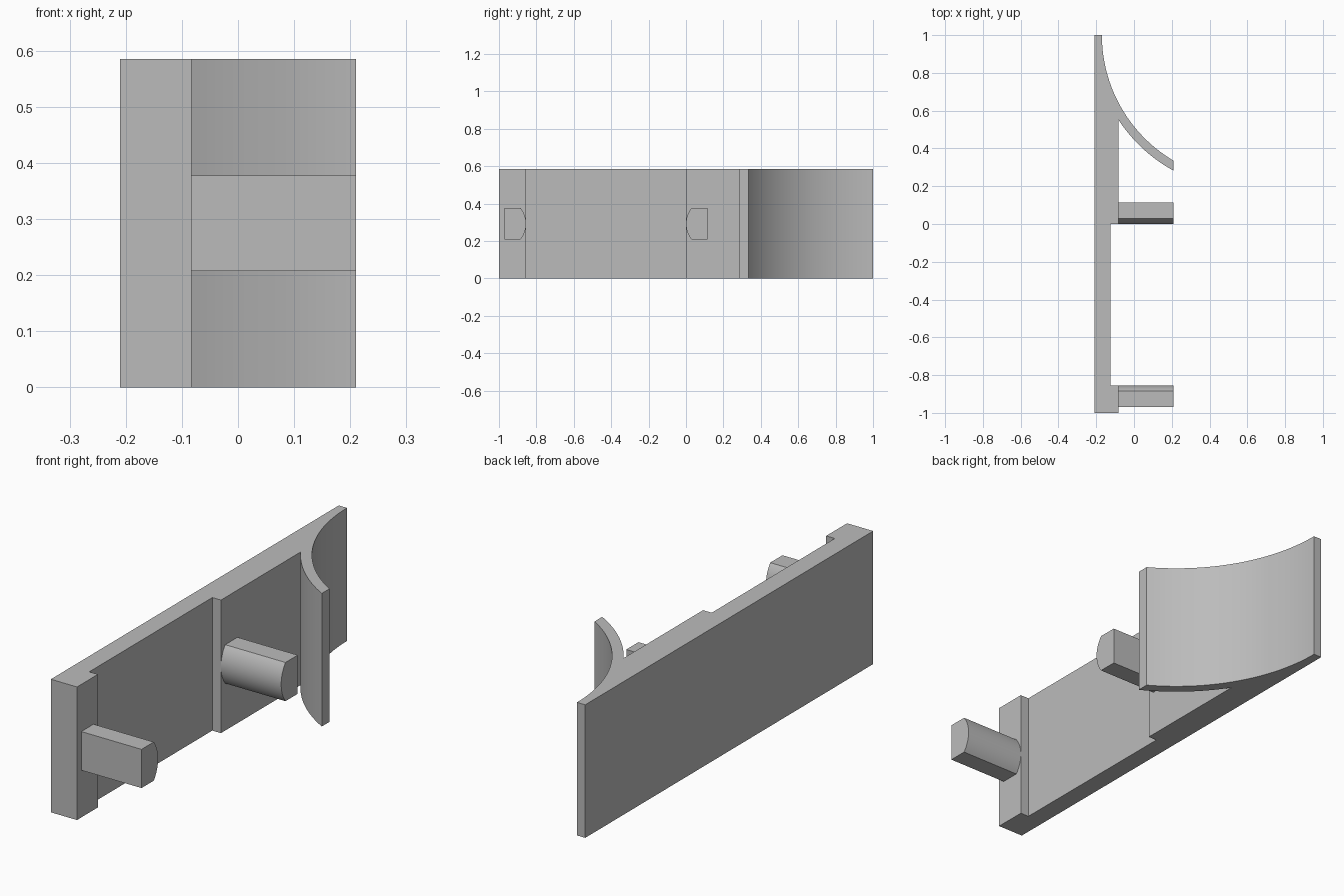
import bpy, math

cube = bpy.data.objects.get("Cube")
if cube:
    bpy.data.objects.remove(cube, do_unlink=True)

grey = bpy.data.materials.new("plain grey")
grey.use_nodes = True
colour = (0.5, 0.5, 0.5, 1)
grey.diffuse_color = colour
grey.node_tree.nodes["Principled BSDF"].inputs["Base Color"].default_value = colour

HEIGHT = 0.585
MID = HEIGHT / 2
SIDE = 0.21            # half width
RIB = -0.083           # front of the thick plate parts
CX, CY = 0.602, 1.0    # centre of the curved arm
R_IN, R_OUT = 0.772, 0.818


def arc(cx, cy, r, start, end, n=28):
    """Points on an arc, angles in radians."""
    steps = [start + (end - start) * i / n for i in range(n + 1)]
    return [(cx + r * math.cos(a), cy + r * math.sin(a)) for a in steps]


def prism(name, loops):
    """Solid between two matching outlines."""
    n = len(loops[0])
    faces = [tuple(reversed(range(n))), tuple(range(n, 2 * n))]
    faces += [(i, (i + 1) % n, n + (i + 1) % n, n + i) for i in range(n)]
    mesh = bpy.data.meshes.new(name)
    mesh.from_pydata(loops[0] + loops[1], [], faces)
    mesh.materials.append(grey)
    ob = bpy.data.objects.new(name, mesh)
    bpy.context.collection.objects.link(ob)
    return ob


def upright(name, outline, z0, z1):
    return prism(name, [[(x, y, z) for x, y in outline] for z in (z0, z1)])


def smooth(ob):
    bpy.ops.object.select_all(action='DESELECT')
    ob.select_set(True)
    bpy.context.view_layer.objects.active = ob
    bpy.ops.object.shade_smooth_by_angle(angle=math.radians(25))


def angle_at(x, r):
    return math.pi + math.acos((CX - x) / r)


# Back plate with curved arm, as one outline
outline = [(-SIDE, 1), (-SIDE, -1), (RIB, -1), (RIB, -0.855),
           (-0.125, -0.855), (-0.125, 0), (RIB, 0)]
outline += arc(CX, CY, R_OUT, angle_at(RIB, R_OUT), angle_at(SIDE, R_OUT))
outline += arc(CX, CY, R_IN, angle_at(SIDE, R_IN), math.pi)
body = upright("plate_and_arm", outline, 0, HEIGHT)

# Two curved strap slots running behind the arm
a0, a1 = math.radians(182), math.radians(222)
slot = arc(CX, CY, R_OUT + 0.001, a0, a1) + arc(CX, CY, 0.854, a1, a0)
for name, z in (("lower_slot_cutter", 0.06), ("upper_slot_cutter", 0.345)):
    cutter = upright(name, slot, z, z + 0.15)
    cutter.hide_render = True
    cutter.hide_viewport = True
    cut = body.modifiers.new(name, 'BOOLEAN')
    cut.operation = 'DIFFERENCE'
    cut.solver = 'EXACT'
    cut.object = cutter
smooth(body)

# Pins: flat on one side, rounded on the other
HALF, BULGE = 0.085, 0.03
R_PIN = (HALF ** 2 + BULGE ** 2) / (2 * BULGE)
SPAN = math.asin(HALF / R_PIN)
for name, tip, way in (("front_pin", -0.855, 1), ("middle_pin", 0.0, -1)):
    section = [(-0.115, -HALF)] + arc(-R_PIN, 0, R_PIN, -SPAN, SPAN, 16) + [(-0.115, HALF)]
    section = [(tip + way * y, MID + z) for y, z in section]
    if way < 0:
        section.reverse()
    pin = prism(name, [[(x, y, z) for y, z in section] for x in (RIB - 0.02, SIDE)])
    smooth(pin)
